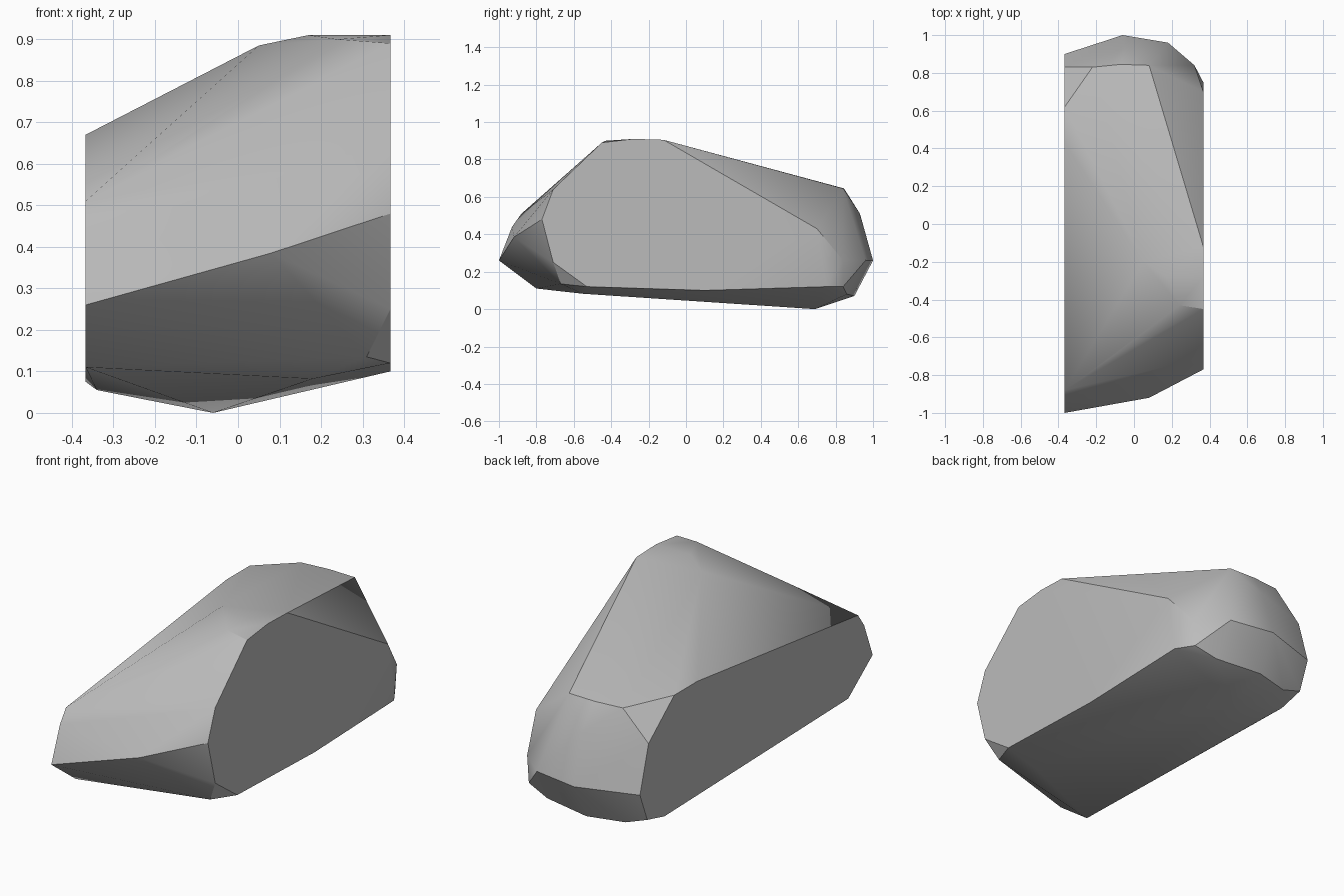
import bpy
import bmesh
import math

# Remove the default cube only
default_cube = bpy.data.objects.get("Cube")
if default_cube:
    bpy.data.objects.remove(default_cube, do_unlink=True)

HALF_WIDTH = 0.367


def make_material(name, color):
    material = bpy.data.materials.new(name)
    material.use_nodes = True
    material.diffuse_color = color
    shader = material.node_tree.nodes["Principled BSDF"]
    shader.inputs["Base Color"].default_value = color
    shader.inputs["Roughness"].default_value = 0.9
    return material


def side_profile(x, outline):
    """Place a (y, z) outline on a flat cut side."""
    return [(x, y, z) for y, z in outline]


def build_boulder(name, corners, material):
    """Wrap the corner points in a convex faceted shell."""
    bm = bmesh.new()
    for corner in corners:
        bm.verts.new(corner)
    hull = bmesh.ops.convex_hull(bm, input=bm.verts)
    unused = {item for key in ("geom_interior", "geom_unused")
              for item in hull[key] if isinstance(item, bmesh.types.BMVert)}
    bmesh.ops.delete(bm, geom=list(unused), context="VERTS")
    bmesh.ops.dissolve_limit(bm, angle_limit=math.radians(1),
                             verts=bm.verts, edges=bm.edges)
    bmesh.ops.recalc_face_normals(bm, faces=bm.faces)
    mesh = bpy.data.meshes.new(name)
    bm.to_mesh(mesh)
    bm.free()
    mesh.materials.append(material)
    boulder = bpy.data.objects.new(name, mesh)
    bpy.context.collection.objects.link(boulder)
    return boulder


# Low flat side
low_side = side_profile(-HALF_WIDTH, [
    (-1, .26), (-.93, .44), (-.88, .51), (.43, .67), (.62, .67),
    (.83, .5), (.9, .26), (.84, .11), (.7, .075), (-.8, .11)])

# Tall flat side
tall_side = side_profile(HALF_WIDTH, [
    (-.77, .48), (-.71, .64), (-.45, .89), (-.28, .91), (-.12, .905),
    (.7, .43), (.75, .12), (.1, .1), (-.53, .12), (-.71, .25)])

# Sloping crown
crown = [(.24, -.43, .9), (.17, -.28, .91), (.05, -.2, .885)]

# Pointed front
nose = [(.08, -.92, .385), (.31, -.67, .135), (-.13, -.71, .66)]

# Rounded back
back = [(.08, .84, .645), (-.07, .845, .645), (-.22, .83, .645),
        (-.05, .93, .51), (-.06, 1, .26), (.18, .96, .26),
        (.32, .84, .26), (.31, .84, .12)]

# Shallow keel underneath
keel = [(-.06, .69, 0), (-.06, .9, .07), (.19, .86, .08),
        (-.25, .85, .07), (-.34, .6, .055), (.18, -.55, .082)]

stone_grey = make_material("stone grey", (.5, .5, .5, 1))
boulder = build_boulder(
    "boulder", low_side + tall_side + crown + nose + back + keel, stone_grey)

# Soft facets with crisp breaks
bpy.ops.object.select_all(action="DESELECT")
boulder.select_set(True)
bpy.context.view_layer.objects.active = boulder
bpy.ops.object.shade_smooth_by_angle(angle=math.radians(30))
